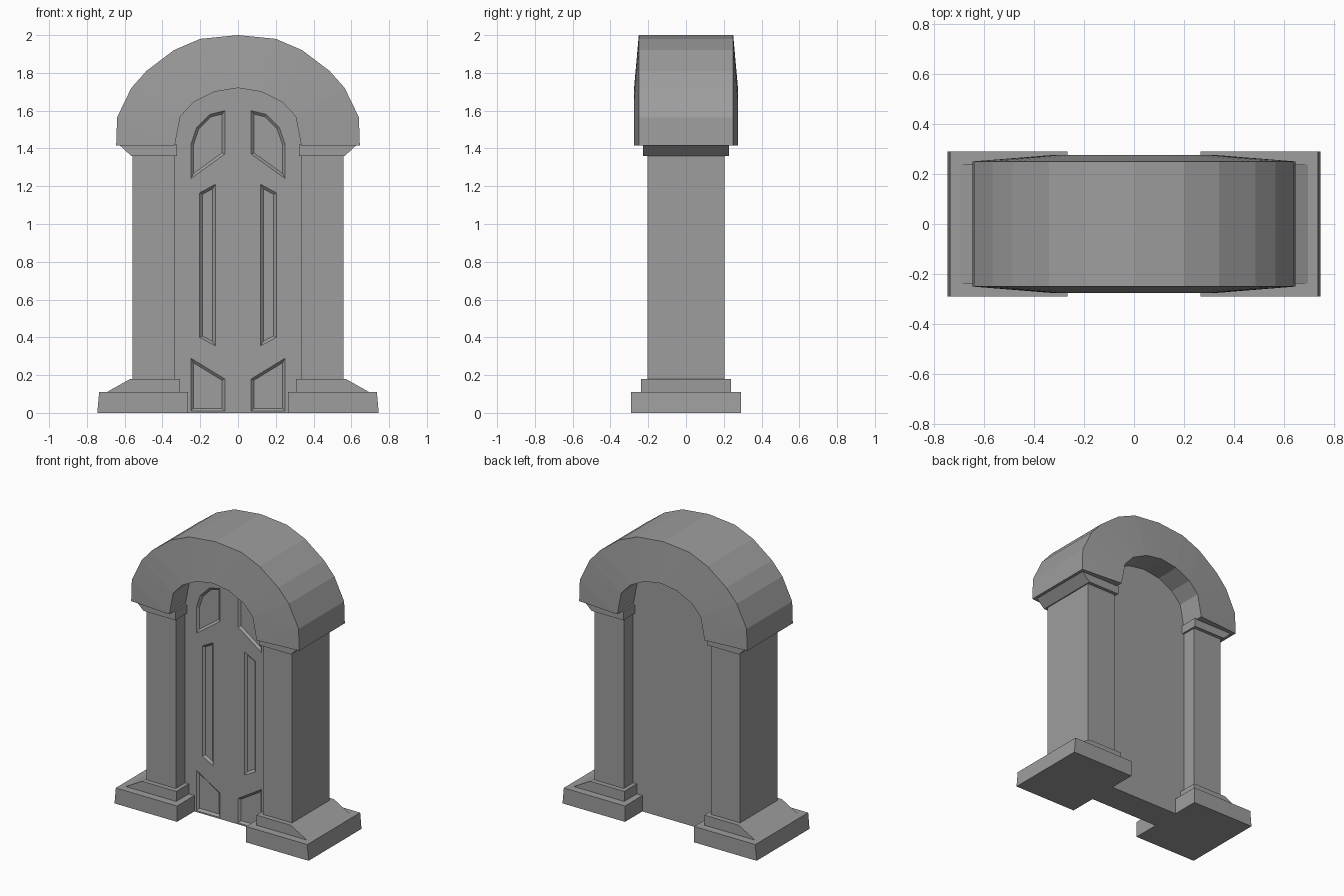
import bpy, bmesh
from mathutils import Vector

cube = bpy.data.objects.get("Cube")
if cube:
    bpy.data.objects.remove(cube, do_unlink=True)

# One stone colour for everything
stone = bpy.data.materials.new("grey_stone")
stone.use_nodes = True
GREY = (0.34, 0.34, 0.34, 1)
stone.diffuse_color = GREY
for node in stone.node_tree.nodes:
    if node.type == 'BSDF_PRINCIPLED':
        node.inputs["Base Color"].default_value = GREY


def loft(name, front, back):
    """Solid between two matching rings of 3D points."""
    bm = bmesh.new()
    a = [bm.verts.new(p) for p in front]
    b = [bm.verts.new(p) for p in back]
    bm.faces.new(a)
    bm.faces.new(b[::-1])
    for i in range(len(a)):
        j = (i + 1) % len(a)
        bm.faces.new((a[j], a[i], b[i], b[j]))
    bmesh.ops.recalc_face_normals(bm, faces=bm.faces)
    mesh = bpy.data.meshes.new(name)
    bm.to_mesh(mesh)
    bm.free()
    mesh.materials.append(stone)
    obj = bpy.data.objects.new(name, mesh)
    bpy.context.collection.objects.link(obj)
    return obj


def prism(name, outline, depth):
    """Extrude an (x, z) outline from -depth to +depth along y."""
    return loft(name, [(x, -depth, z) for x, z in outline],
                [(x, depth, z) for x, z in outline])


def mirrored(points):
    return [(-x, z) for x, z in reversed(points)]


def inset(outline, width):
    """Move every edge of a convex outline inward by the given width."""
    pts = [Vector(p) for p in outline]
    centre = sum(pts, Vector((0, 0))) / len(pts)
    result = []
    for i, p in enumerate(pts):
        normals = []
        for q, r in ((pts[i - 1], p), (p, pts[(i + 1) % len(pts)])):
            n = Vector((q.y - r.y, r.x - q.x)).normalized()
            normals.append(n if n.dot(centre - p) > 0 else -n)
        n, m = normals
        result.append(p + (n + m) * (width / (1 + n.dot(m))))
    return result


# Base, pillar and capital on each side
side_parts = {
    "plinth": ([(0.265, 0), (0.745, 0), (0.735, 0.11), (0.265, 0.11)], 0.29),
    "pillar_foot": ([(0.308, 0.11), (0.695, 0.11), (0.57, 0.18), (0.308, 0.18)], 0.237),
    "pillar": ([(0.335, 0.17), (0.558, 0.17), (0.558, 1.37), (0.335, 1.37)], 0.204),
    "capital": ([(0.322, 1.36), (0.565, 1.36), (0.63, 1.42), (0.322, 1.42)], 0.228),
}
for name, (outline, depth) in side_parts.items():
    prism("left_" + name, outline, depth)
    prism("right_" + name, mirrored(outline), depth)

# Arch with front and back faces sloping towards the outer rim
outer = [(0.645, 1.415), (0.64, 1.565), (0.565, 1.72), (0.485, 1.81),
         (0.34, 1.92), (0.2, 1.98)]
inner = [(0.335, 1.415), (0.305, 1.57), (0.235, 1.645), (0.125, 1.70)]
outer_rim = outer + [(0, 2)] + mirrored(outer)
inner_rim = inner + [(0, 1.72)] + mirrored(inner)
bm = bmesh.new()
rings = []
for side in (-1, 1):
    rings.append(([bm.verts.new((x, side * 0.25, z)) for x, z in outer_rim],
                  [bm.verts.new((x, side * 0.275, z)) for x, z in inner_rim]))
(front_out, front_in), (back_out, back_in) = rings
for a, b in ((front_out, back_out), (front_in, back_in)):
    for i in range(len(a) - 1):
        bm.faces.new((a[i], a[i + 1], b[i + 1], b[i]))
for out, inn in rings:
    i = j = 0
    while i < len(out) - 1 or j < len(inn) - 1:
        if (i + 1) / len(out) <= (j + 1) / len(inn):
            bm.faces.new((out[i], out[i + 1], inn[j]))
            i += 1
        else:
            bm.faces.new((out[i], inn[j + 1], inn[j]))
            j += 1
for k in (0, -1):
    bm.faces.new((front_out[k], back_out[k], back_in[k], front_in[k]))
bmesh.ops.recalc_face_normals(bm, faces=bm.faces)
arch_mesh = bpy.data.meshes.new("arch")
bm.to_mesh(arch_mesh)
bm.free()
arch_mesh.materials.append(stone)
bpy.context.collection.objects.link(bpy.data.objects.new("arch", arch_mesh))

# Door slab filling the opening
DOOR = 0.10
door = prism("door", [(0.335, 0)] + inner_rim + [(-0.335, 0)], DOOR)

# Sunken door panels with bevelled edges
panels = [
    [(0.07, 1.60), (0.07, 1.37), (0.25, 1.24), (0.25, 1.42), (0.22, 1.51), (0.15, 1.58)],
    [(0.12, 1.21), (0.12, 0.355), (0.203, 0.40), (0.203, 1.165)],
    [(0.07, 0.18), (0.07, 0.01), (0.25, 0.01), (0.25, 0.29)],
]
bpy.context.view_layer.objects.active = door
for panel in panels:
    for outline in (panel, mirrored(panel)):
        wide, narrow = inset(outline, -0.001), inset(outline, 0.014)
        cutter = loft("panel_cutter", [(x, -DOOR - 0.001, z) for x, z in wide],
                      [(x, -DOOR + 0.014, z) for x, z in narrow])
        cutter.hide_render = True
        cut = door.modifiers.new("panel", 'BOOLEAN')
        cut.operation = 'DIFFERENCE'
        cut.solver = 'EXACT'
        cut.object = cutter
        bpy.ops.object.modifier_apply(modifier=cut.name)
        bpy.data.objects.remove(cutter, do_unlink=True)
